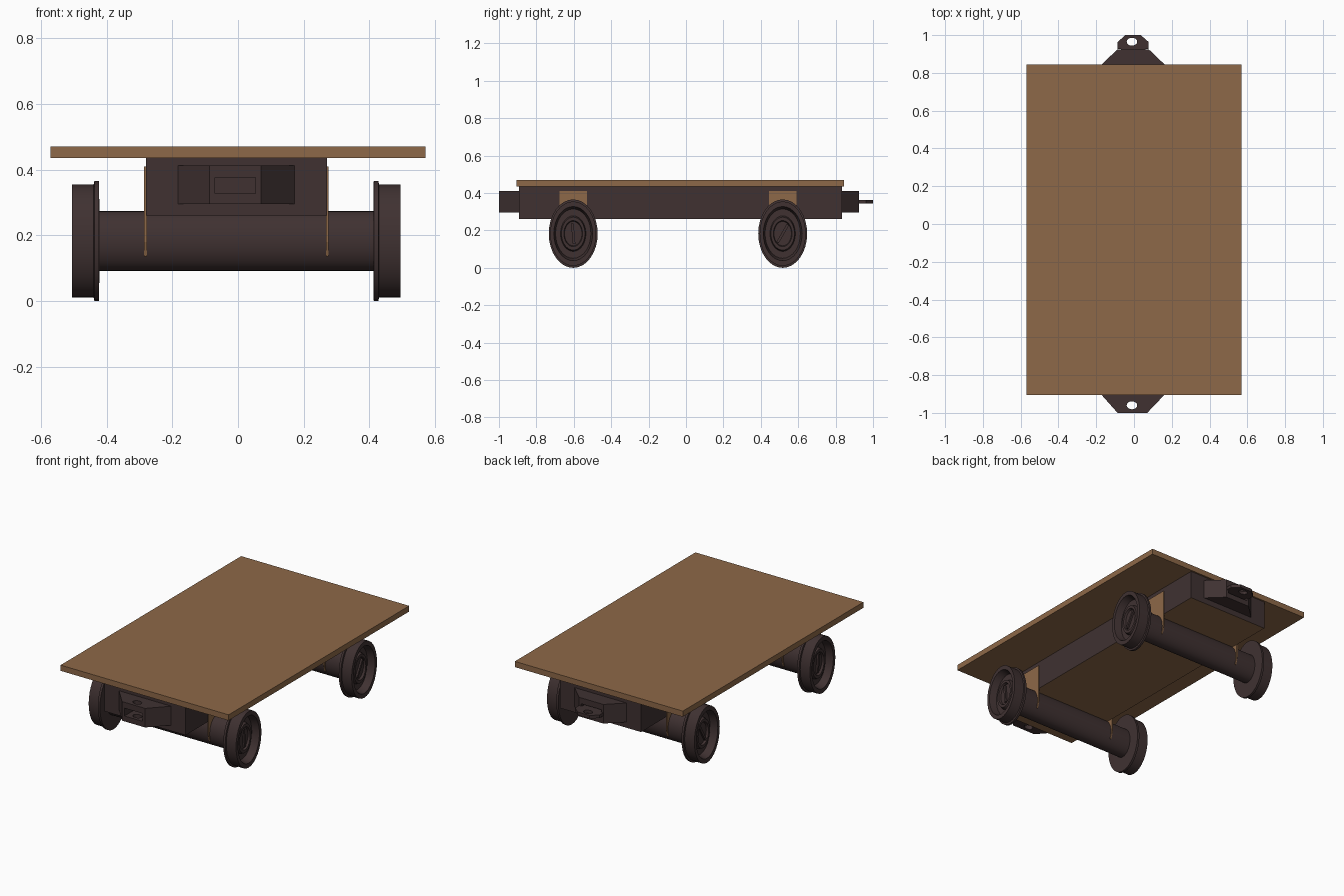
import bpy, bmesh, math
from mathutils import Matrix

if "Cube" in bpy.data.objects:
    bpy.data.objects.remove(bpy.data.objects["Cube"])


def material(name, rgb):
    m = bpy.data.materials.new(name)
    m.diffuse_color = (*rgb, 1)
    m.use_nodes = True
    m.node_tree.nodes["Principled BSDF"].inputs["Base Color"].default_value = m.diffuse_color
    return m


WOOD = material("brown wood", (0.27, 0.14, 0.065))
IRON = material("dark iron", (0.05, 0.031, 0.031))
CX = -0.005          # running gear sits slightly left of the deck centre
AXLES = (-0.603, 0.517)
SQUASH = 0.715       # wheels and axles are narrower along y than in height


def finish(name, bm, mats, smooth=False):
    bmesh.ops.recalc_face_normals(bm, faces=bm.faces)
    me = bpy.data.meshes.new(name)
    bm.to_mesh(me)
    bm.free()
    ob = bpy.data.objects.new(name, me)
    bpy.context.collection.objects.link(ob)
    for m in mats:
        me.materials.append(m)
    bpy.ops.object.select_all(action='DESELECT')
    bpy.context.view_layer.objects.active = ob
    ob.select_set(True)
    if smooth:
        bpy.ops.object.shade_smooth_by_angle(angle=math.radians(35))
    return ob


def box(name, x, y, z, *mats):
    bm = bmesh.new()
    bmesh.ops.create_cube(bm, size=1)
    for v in bm.verts:
        v.co = [c[0] + (t + 0.5) * (c[1] - c[0]) for t, c in zip(v.co, (x, y, z))]
    return finish(name, bm, mats)


def prism(name, pts, lo, hi, mat, axis='z'):
    bm = bmesh.new()
    place = (lambda a, b, h: (a, b, h)) if axis == 'z' else (lambda a, b, h: (h, a, b))
    f = bm.faces.new([bm.verts.new(place(a, b, lo)) for a, b in pts])
    ext = bmesh.ops.extrude_face_region(bm, geom=[f])['geom']
    shift = (0, 0, hi - lo) if axis == 'z' else (hi - lo, 0, 0)
    bmesh.ops.translate(bm, verts=[g for g in ext if isinstance(g, bmesh.types.BMVert)], vec=shift)
    return finish(name, bm, [mat])


def lathe_x(name, profile, y, side, n=32):
    """Spin (radius, x) points about the axle line, squashed along y."""
    bm = bmesh.new()
    rings = []
    for r, x in profile:
        px = CX + side * x
        if r == 0:
            rings.append([bm.verts.new((px, y, 0.183))])
        else:
            rings.append([bm.verts.new((px, y + r * SQUASH * math.cos(2 * math.pi * i / n),
                                        0.183 + r * math.sin(2 * math.pi * i / n))) for i in range(n)])
    for a, b in zip(rings, rings[1:]):
        for i in range(n):
            j = (i + 1) % n
            if len(a) == 1:
                bm.faces.new((a[0], b[i], b[j]))
            elif len(b) == 1:
                bm.faces.new((a[i], b[0], a[j]))
            else:
                bm.faces.new((a[i], b[i], b[j], a[j]))
    return finish(name, bm, [IRON], True)


def cut(ob, cutter):
    mod = ob.modifiers.new("cut", 'BOOLEAN')
    mod.operation, mod.object, mod.solver = 'DIFFERENCE', cutter, 'EXACT'
    bpy.context.view_layer.objects.active = ob
    bpy.ops.object.modifier_apply(modifier=mod.name)
    bpy.data.objects.remove(cutter)


def pin_hole(ob, y):
    pts = [(-0.011 + 0.028 * math.cos(t * math.pi / 8), y + 0.021 * math.sin(t * math.pi / 8))
           for t in range(16)]
    cut(ob, prism("hole_cutter", pts, 0.2, 0.5, IRON))


# Deck and chassis box with a wooden underside
box("deck", (-0.57, 0.57), (-0.905, 0.845), (0.435, 0.47), WOOD)
chassis = box("chassis", (-0.28, 0.27), (-0.893, 0.835), (0.26, 0.436), IRON, WOOD)
for p in chassis.data.polygons:
    p.material_index = 1 if p.normal.z < -0.5 else 0

# Axles, wheels and axle guards
wheel = [(0, 0.415), (0.183, 0.418), (0.183, 0.432), (0.172, 0.434), (0.172, 0.5), (0.145, 0.5),
         (0.132, 0.455), (0.095, 0.455), (0.088, 0.475), (0.07, 0.475), (0.065, 0.462), (0, 0.462)]
axle = [(0, -0.42), (0.091, -0.42), (0.091, 0.42), (0, 0.42)]
for y, end in zip(AXLES, ("front", "rear")):
    lathe_x(end + "_axle", axle, y, 1)
    for s, side in ((-1, "left"), (1, "right")):
        lathe_x(f"{end}_{side}_wheel", wheel, y, s)
        # raised bar across the hub
        bm = bmesh.new()
        bmesh.ops.create_cube(bm, size=1, matrix=Matrix.Translation((CX + s * 0.465, y, 0.183))
                              @ Matrix.Rotation(math.radians(-30 if end == "rear" else 5), 4, 'X')
                              @ Matrix.Diagonal((0.016, 0.014, 0.11, 1)))
        finish(f"{end}_{side}_hub_bar", bm, [IRON])
        guard = [(y - 0.074, 0.41), (y + 0.074, 0.41), (y + 0.074, 0.18), (y + 0.06, 0.135),
                 (y - 0.06, 0.135), (y - 0.074, 0.18)]
        x = CX + s * 0.2765
        prism(f"{end}_{side}_axle_guard", guard, x - 0.004, x + 0.004, WOOD, 'x')

# Front coupler: tapered block with a slot and pin hole
front = prism("front_coupler", [(-0.182, -0.893), (-0.087, -1.0), (0.07, -1.0), (0.172, -0.893)],
              0.295, 0.412, IRON)
cut(front, box("slot_cutter", (-0.07, 0.053), (-1.1, -0.91), (0.328, 0.376), IRON))
pin_hole(front, -0.96)

# Rear coupler: shorter slotted block holding a drawbar plate
rear = prism("rear_coupler", [(-0.182, 0.835), (-0.087, 0.925), (0.078, 0.925), (0.172, 0.835)],
             0.295, 0.412, IRON)
cut(rear, box("slot_cutter", (-0.075, 0.066), (0.87, 1.1), (0.328, 0.376), IRON))
link = prism("rear_drawbar", [(-0.07, 0.86), (-0.07, 0.926), (-0.087, 0.926), (-0.087, 0.963),
                              (-0.046, 1.0), (0.036, 1.0), (0.078, 0.963), (0.078, 0.926),
                              (0.06, 0.926), (0.06, 0.86)], 0.343, 0.362, IRON)
pin_hole(link, 0.965)
